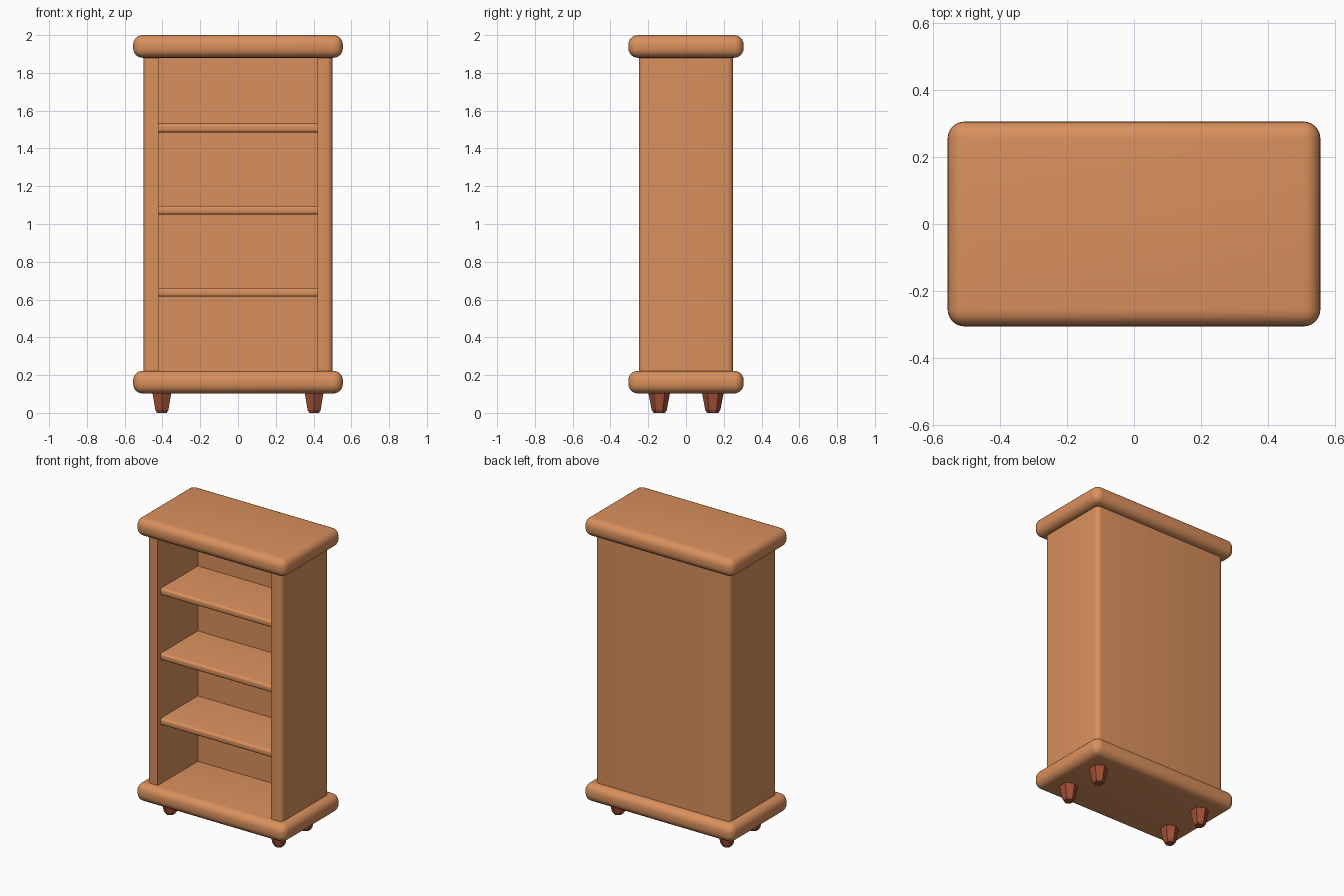
import bpy, bmesh, math
from mathutils import Matrix, Vector

if "Cube" in bpy.data.objects:
    bpy.data.objects.remove(bpy.data.objects["Cube"])


def material(name, rgb):
    m = bpy.data.materials.new(name)
    m.diffuse_color = (*rgb, 1)
    m.use_nodes = True
    m.node_tree.nodes["Principled BSDF"].inputs["Base Color"].default_value = m.diffuse_color
    return m


WOOD = material("warm wood", (0.70, 0.28, 0.11))
RED_WOOD = material("red brown wood", (0.36, 0.078, 0.036))


def finish(bm, name, mat, smooth=True):
    bmesh.ops.recalc_face_normals(bm, faces=bm.faces[:])
    me = bpy.data.meshes.new(name)
    bm.to_mesh(me)
    bm.free()
    me.materials.append(mat)
    if smooth:
        me.shade_smooth()
        me.set_sharp_from_angle(angle=math.radians(35))
    ob = bpy.data.objects.new(name, me)
    bpy.context.collection.objects.link(ob)
    return ob


def box(name, lo, hi, radius, segments, pick=lambda e: True):
    """Box between two corners, with the picked edges rounded."""
    lo, hi = Vector(lo), Vector(hi)
    bm = bmesh.new()
    bmesh.ops.create_cube(bm, size=1, matrix=Matrix.Translation((lo + hi) / 2)
                          @ Matrix.Diagonal((*(hi - lo), 1)))
    bmesh.ops.bevel(bm, geom=[e for e in bm.edges if pick(e)], offset=radius,
                    segments=segments, profile=0.5, affect='EDGES')
    return finish(bm, name, WOOD)


# Thick rounded slabs at the top and bottom
box("top_slab", (-0.555, -0.305, 1.88), (0.555, 0.305, 2.0), 0.05, 6)
box("base_slab", (-0.555, -0.305, 0.103), (0.555, 0.305, 0.223), 0.05, 6)

# Case: U-shaped plan (two sides and the back) extruded upwards
R = 0.03
right = [(0.42, 0.175), (0.42, -0.25)]
for cx, cy, start in ((0.5 - R, -0.25 + R, -90), (0.5 - R, 0.25 - R, 0)):
    for i in range(6):
        a = math.radians(start + i * 18)
        right.append((cx + R * math.cos(a), cy + R * math.sin(a)))
plan = right + [(-x, y) for x, y in reversed(right)]
bm = bmesh.new()
face = bm.faces.new([bm.verts.new((x, y, 0.20)) for x, y in plan])
ext = bmesh.ops.extrude_face_region(bm, geom=[face])
bmesh.ops.translate(bm, vec=(0, 0, 1.70),
                    verts=[g for g in ext["geom"] if isinstance(g, bmesh.types.BMVert)])
finish(bm, "case", WOOD)

# Three shelves with a rounded front edge
for i, z in enumerate((0.615, 1.05, 1.485)):
    box(f"shelf_{i + 1}", (-0.425, -0.22, z), (0.425, 0.18, z + 0.046), 0.015, 4,
        lambda e: all(v.co.y < 0 for v in e.verts)
        and abs(e.verts[0].co.x - e.verts[1].co.x) > 0.1)

# Four tapered six-sided feet with a chamfered tip
for sx, side in ((-1, "left"), (1, "right")):
    for sy, end in ((-1, "front"), (1, "back")):
        bm = bmesh.new()
        rings = []
        for r, z in ((0.03, 0.0), (0.04, 0.015), (0.058, 0.11)):
            rings.append([bm.verts.new((sx * 0.403 + r * math.sin(k * math.pi / 3),
                                        sy * 0.142 + r * math.cos(k * math.pi / 3), z))
                          for k in range(6)])
        for a, b in zip(rings, rings[1:]):
            for k in range(6):
                n = (k + 1) % 6
                bm.faces.new((a[k], a[n], b[n], b[k]))
        bm.faces.new(rings[0])
        bm.faces.new(rings[-1])
        finish(bm, f"{end}_{side}_foot", RED_WOOD, smooth=False)
